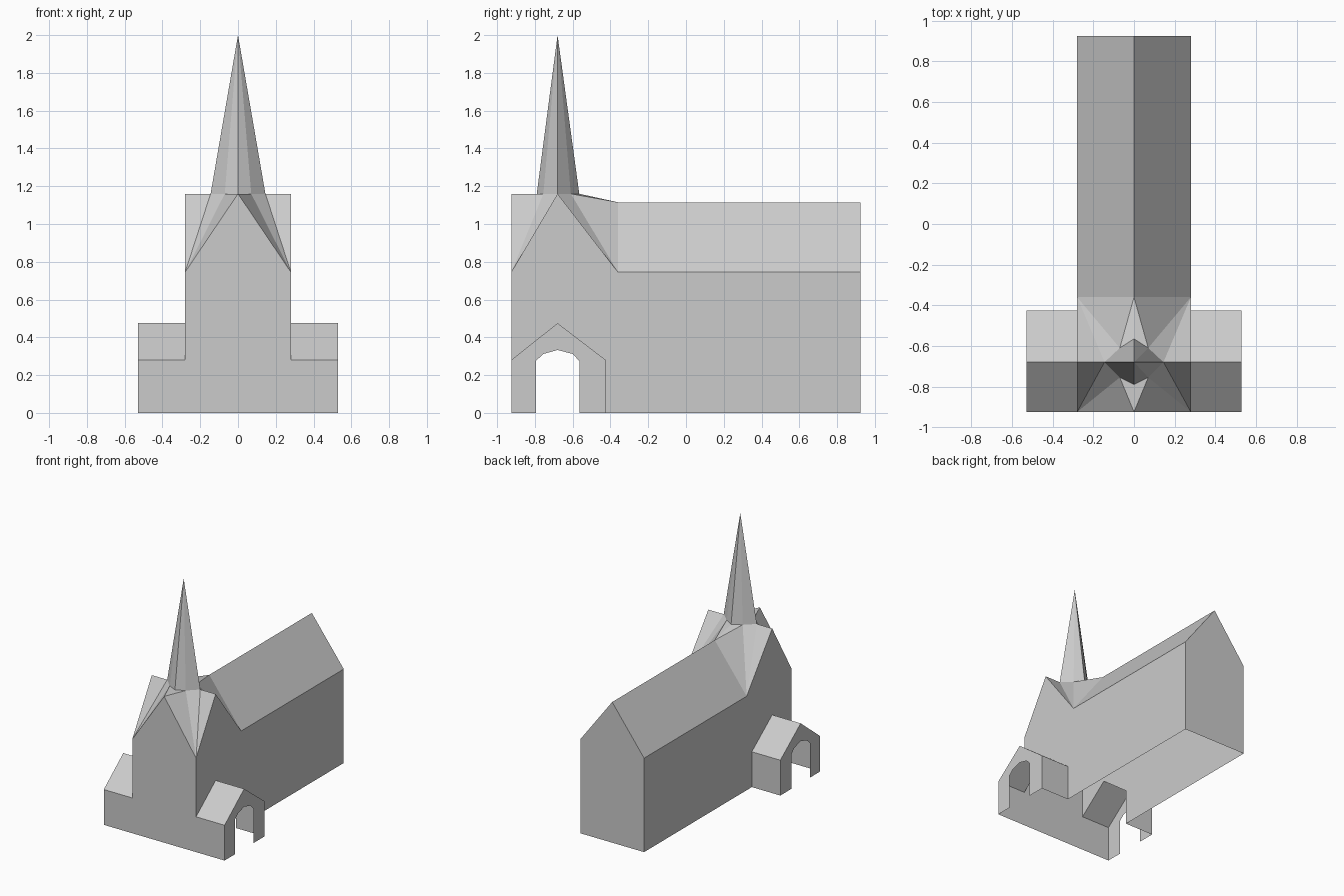
import bpy, bmesh

if "Cube" in bpy.data.objects:
    bpy.data.objects.remove(bpy.data.objects["Cube"])

W, F, B = 0.28, -0.925, 0.925      # half width, front, back
C, T = -0.68, -0.36                # tower centre line, tower rear
E, G, R = 0.745, 1.16, 1.115       # eaves, tower gable, nave ridge
PX, PB, PE, PR = 0.53, -0.425, 0.28, 0.475   # porch end, rear, eaves, ridge


def shell(name, faces):
    """Open shell from right-half polygons, mirrored across x = 0."""
    bm = bmesh.new()
    for pts in faces:
        bm.faces.new([bm.verts.new(p) for p in pts])
    bmesh.ops.remove_doubles(bm, verts=bm.verts, dist=0.0005)
    me = bpy.data.meshes.new(name)
    bm.to_mesh(me)
    bm.free()
    ob = bpy.data.objects.new(name, me)
    bpy.context.collection.objects.link(ob)
    mod = ob.modifiers.new("mirror", 'MIRROR')
    mod.use_clip = True
    return ob


def xz(y, pts):
    return [(x, y, z) for x, z in pts]


def yz(x, pts):
    return [(x, y, z) for y, z in pts]


# One flat front spanning tower and porches, side walls open to the porches, rear gable
shell("walls", [
    xz(F, [(0, 0), (PX, 0), (PX, PE), (W, PE), (W, E), (0, G)]),
    yz(W, [(PB, 0), (B, 0), (B, E), (T, E), (C, G), (F, E), (F, PE), (C, PR), (PB, PE)]),
    xz(B, [(0, R), (W, E), (W, 0), (0, 0)]),
])

# Nave roof
shell("nave_roof", [[(W, T, E), (W, B, E), (0, B, R), (0, T, R)]])

# Spire base ring, front to back on the right half
ring = [(0, -0.79, G), (0.07, -0.755, G), (0.145, C, G), (0.07, -0.61, G), (0, -0.565, G)]

# Tower roof: cross gables with valleys running down to the corners
front, back = (W, F, E), (W, T, E)
side = (W, C, G)
shell("tower_roof", [
    [(0, F, G), front, ring[1]],
    [(0, F, G), ring[1], ring[0]],
    [front, side, ring[2]],
    [front, ring[2], ring[1]],
    [side, back, ring[2]],
    [back, ring[3], ring[2]],
    [back, (0, T, R), ring[3]],
    [(0, T, R), ring[4], ring[3]],
])

# Eight-sided spire
shell("spire", [[a, b, (0, C, 2.0)] for a, b in zip(ring, ring[1:])])

# Side porches: rear wall, two roof slopes, end wall with arched doorway
arch = [(-0.565, 0), (-0.565, 0.275), (-0.60, 0.312), (C, 0.333),
        (-0.755, 0.312), (-0.795, 0.275), (-0.795, 0)]
shell("porches", [
    xz(PB, [(PX, 0), (W, 0), (W, PE), (PX, PE)]),
    [(W, F, PE), (PX, F, PE), (PX, C, PR), (W, C, PR)],
    [(W, C, PR), (PX, C, PR), (PX, PB, PE), (W, PB, PE)],
    yz(PX, [(F, 0)] + arch[:2:-1] + [(C, PR), (F, PE)]),
    yz(PX, [(PB, 0), (PB, PE), (C, PR)] + arch[3::-1]),
])
